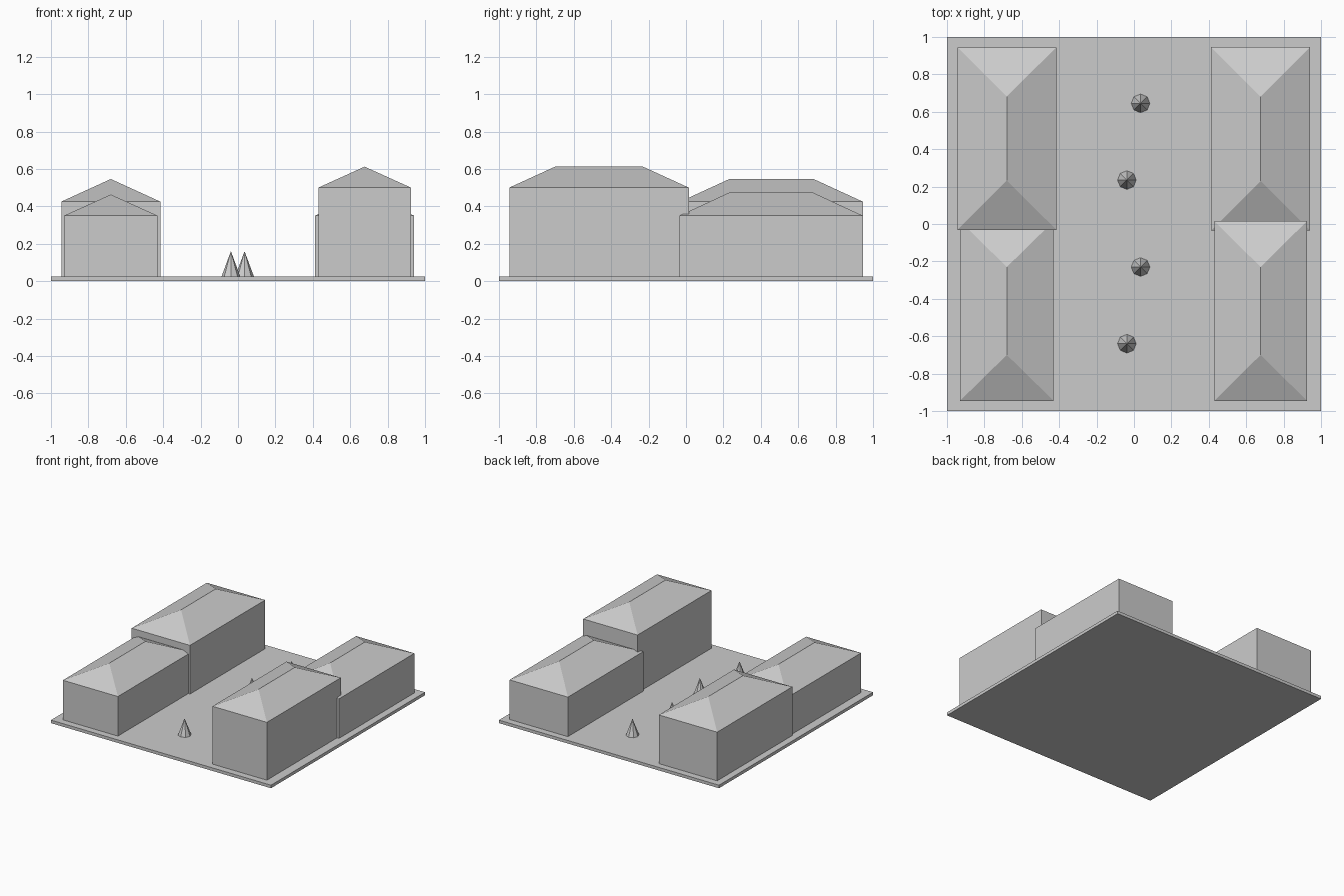
import bpy
import bmesh

cube = bpy.data.objects.get("Cube")
if cube:
    bpy.data.objects.remove(cube, do_unlink=True)

grey = bpy.data.materials.new("plain_grey")
grey.use_nodes = True
colour = (0.6, 0.6, 0.6, 1)
grey.diffuse_color = colour
grey.node_tree.nodes["Principled BSDF"].inputs["Base Color"].default_value = colour

GROUND = 0.025  # top of the base slab


def add_object(name, bm):
    bmesh.ops.recalc_face_normals(bm, faces=bm.faces)
    mesh = bpy.data.meshes.new(name)
    bm.to_mesh(mesh)
    bm.free()
    mesh.materials.append(grey)
    obj = bpy.data.objects.new(name, mesh)
    bpy.context.collection.objects.link(obj)
    return obj


def box(bm, centre, size):
    verts = bmesh.ops.create_cube(bm, size=1)["verts"]
    bmesh.ops.scale(bm, vec=size, verts=verts)
    bmesh.ops.translate(bm, vec=centre, verts=verts)


def house(name, x, y, width, length, eave, ridge, ridge_length):
    """Plain block with a hipped roof whose ridge runs along y."""
    bm = bmesh.new()
    box(bm, (x, y, (GROUND + eave) / 2), (width, length, eave - GROUND))
    top = max(bm.faces, key=lambda f: f.calc_center_median().z)
    corners = list(top.verts)
    bm.faces.remove(top)
    ends = {s: bm.verts.new((x, y + s * ridge_length / 2, ridge)) for s in (-1, 1)}
    for i, a in enumerate(corners):
        b = corners[(i + 1) % 4]
        ea, eb = (ends[1 if v.co.y > y else -1] for v in (a, b))
        bm.faces.new((a, b, ea) if ea is eb else (a, b, eb, ea))
    add_object(name, bm)


# Base slab
bm = bmesh.new()
box(bm, (0, 0, GROUND / 2), (2, 2, GROUND))
add_object("base_slab", bm)

# Four hipped houses
house("front_left_house", 0.677, -0.465, 0.495, 0.96, 0.5, 0.612, 0.47)
house("back_left_house", 0.677, 0.455, 0.53, 0.98, 0.35, 0.473, 0.45)
house("front_right_house", -0.68, -0.465, 0.5, 0.96, 0.35, 0.463, 0.47)
house("back_right_house", -0.68, 0.457, 0.53, 0.976, 0.425, 0.546, 0.45)

# Row of small cone trees, staggered along the street
TREE = 0.135
for i, y in enumerate((-0.64, -0.23, 0.235, 0.645)):
    bm = bmesh.new()
    bmesh.ops.create_cone(bm, cap_ends=True, segments=8, radius1=0.05, radius2=0, depth=TREE)
    x = 0.035 if i % 2 else -0.038
    bmesh.ops.translate(bm, vec=(x, y, GROUND + TREE / 2), verts=bm.verts)
    bmesh.ops.remove_doubles(bm, verts=bm.verts, dist=0.0001)
    add_object(f"cone_tree_{i + 1}", bm)
